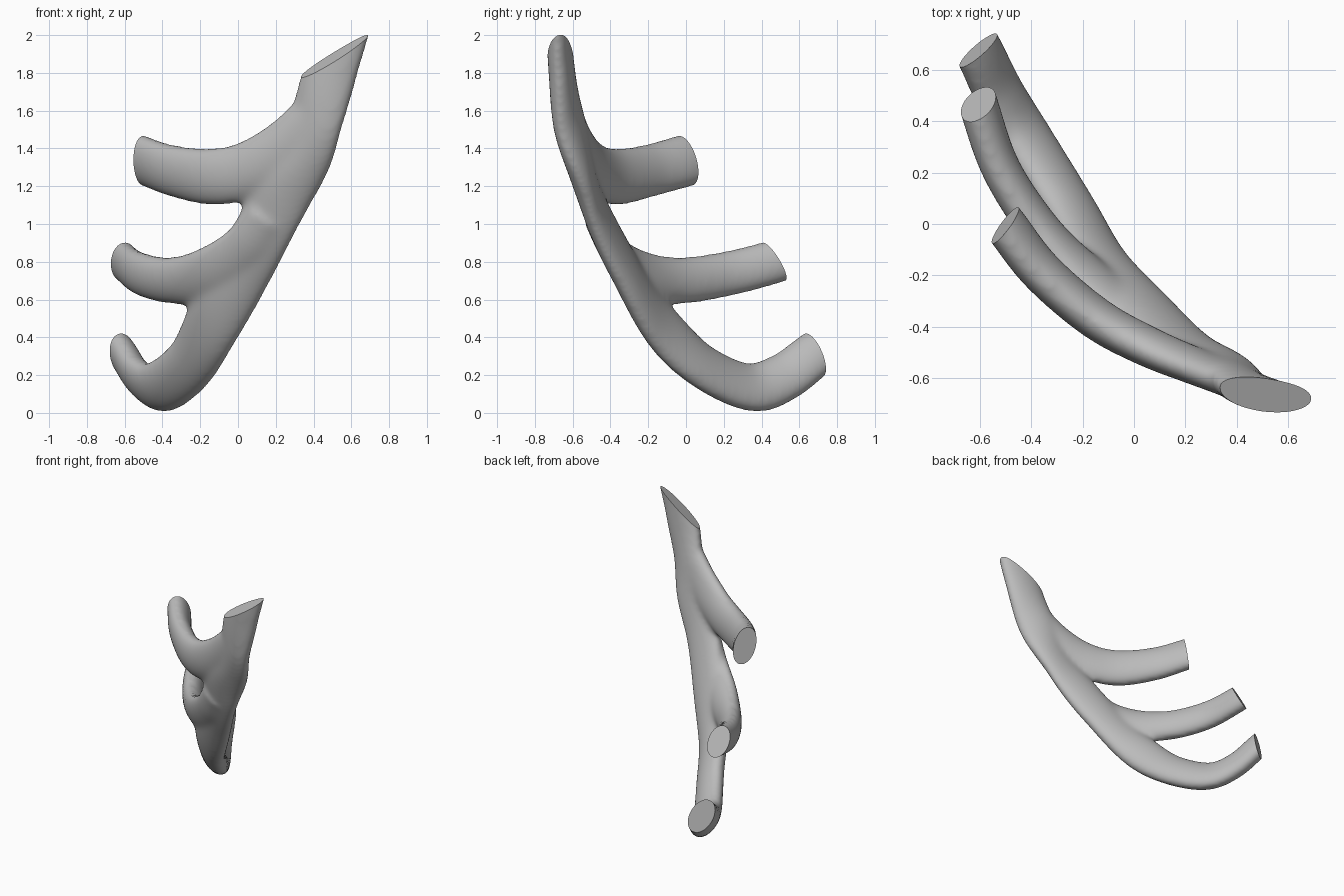
import bpy, bmesh, math
from mathutils import Vector

cube = bpy.data.objects.get("Cube")
if cube:
    bpy.data.objects.remove(cube, do_unlink=True)

SIDES, STEPS = 24, 8

# Each point: x, y, z, half height, half thickness, roll in degrees
stem = [(.59, -.685, 2.16, .15, .065, 10), (.51, -.665, 1.89, .15, .067, 10), (.435, -.635, 1.62, .15, .072, 13),
        (.35, -.575, 1.36, .155, .072, 22), (.205, -.49, 1.1, .16, .066, 30), (.05, -.345, .8, .16, .072, 31),
        (-.12, -.165, .5, .163, .08, 30), (-.25, .06, .265, .148, .08, 30), (-.415, .325, .137, .147, .08, 32),
        (-.525, .51, .185, .137, .08, 32), (-.605, .675, .305, .13, .08, 32), (-.68, .81, .4, .13, .08, 32)]
upper_branch = [(.4, -.62, 1.58, .12, .065, 10), (.24, -.555, 1.4, .15, .07, 10), (.05, -.475, 1.285, .155, .078, 8),
                (-.15, -.365, 1.25, .152, .082, 7), (-.36, -.185, 1.285, .142, .082, 10),
                (-.5, -.005, 1.335, .143, .08, 15), (-.6, .12, 1.37, .143, .08, 15)]
middle_branch = [(.15, -.49, 1.04, .11, .055, 30), (.03, -.395, .87, .13, .062, 30), (-.16, -.235, .73, .15, .078, 24),
                 (-.35, -.04, .7, .129, .078, 14), (-.515, .21, .735, .122, .076, 10),
                 (-.605, .465, .8, .12, .076, 12), (-.655, .625, .86, .12, .076, 12)]

# Flat cuts at the tips: point and outward direction
cuts = [((.51, -.665, 1.885), (-.53, -.32, .8)), ((-.605, .675, .305), (-.57, .79, .2)),
        ((-.5, -.005, 1.335), (-.75, .63, .14)), ((-.605, .465, .8), (-.4, .75, .45))]


def smooth_path(points):
    """Catmull-Rom curve through position, radii and roll together."""
    p = [Vector(q) for q in points]
    p = [2 * p[0] - p[1]] + p + [2 * p[-1] - p[-2]]
    out = []
    for a, b, c, d in zip(p, p[1:], p[2:], p[3:]):
        for i in range(STEPS):
            t = i / STEPS
            out.append(.5 * (2 * b + (c - a) * t + (2 * a - 5 * b + 4 * c - d) * t ** 2
                             + (3 * b - a - 3 * c + d) * t ** 3))
    return out + [p[-2]]


def add_tube(bm, points):
    """Sweep a leaning ellipse along a path."""
    path = smooth_path(points)
    pos = [Vector(q[:3]) for q in path]
    rings = []
    for i, q in enumerate(path):
        along = (pos[min(i + 1, len(pos) - 1)] - pos[max(i - 1, 0)]).normalized()
        level = along.cross(Vector((0, 0, 1))).normalized()
        roll = math.radians(q[5])
        tall = level.cross(along) * math.cos(roll) - level * math.sin(roll)
        side = along.cross(tall)
        ring = []
        for k in range(SIDES):
            a = 2 * math.pi * k / SIDES
            ring.append(bm.verts.new(pos[i] + tall * q[3] * math.cos(a) + side * q[4] * math.sin(a)))
        rings.append(ring)
    for r, s in zip(rings, rings[1:]):
        for k in range(SIDES):
            j = (k + 1) % SIDES
            bm.faces.new((r[k], r[j], s[j], s[k]))
    bm.faces.new(rings[0])
    bm.faces.new(rings[-1])


bm = bmesh.new()
for limb in (stem, upper_branch, middle_branch):
    add_tube(bm, limb)
bmesh.ops.recalc_face_normals(bm, faces=bm.faces)
mesh = bpy.data.meshes.new("forked_branch")
bm.to_mesh(mesh)
bm.free()
obj = bpy.data.objects.new("forked_branch", mesh)
bpy.context.collection.objects.link(obj)

# Fuse the limbs and soften the forks
remesh = obj.modifiers.new("fuse", 'REMESH')
remesh.mode = 'VOXEL'
remesh.voxel_size = .014
soften = obj.modifiers.new("soften", 'SMOOTH')
soften.factor = .5
soften.iterations = 30
bpy.context.view_layer.objects.active = obj
obj.select_set(True)
for name in ("fuse", "soften"):
    bpy.ops.object.modifier_apply(modifier=name)

# Slice the tips off flat and cap them
bm = bmesh.new()
bm.from_mesh(obj.data)
for point, outward in cuts:
    point = Vector(point)
    faces = [f for f in bm.faces if (f.calc_center_median() - point).length < .42
             and (f.calc_center_median() - point).dot(Vector(outward)) > -.04]
    geom = list({g for f in faces for g in (*f.verts, *f.edges)}) + faces
    bmesh.ops.bisect_plane(bm, geom=geom, plane_co=point, plane_no=outward, clear_outer=True)
    rim = [e for e in bm.edges if e.is_boundary]
    bmesh.ops.holes_fill(bm, edges=rim, sides=0)
bmesh.ops.recalc_face_normals(bm, faces=bm.faces)
bm.to_mesh(obj.data)
bm.free()

grey = bpy.data.materials.new("plain_grey")
grey.use_nodes = True
grey.diffuse_color = (.5, .5, .5, 1)
grey.node_tree.nodes["Principled BSDF"].inputs["Base Color"].default_value = (.5, .5, .5, 1)
obj.data.materials.append(grey)
bpy.ops.object.shade_smooth_by_angle(angle=math.radians(40))
